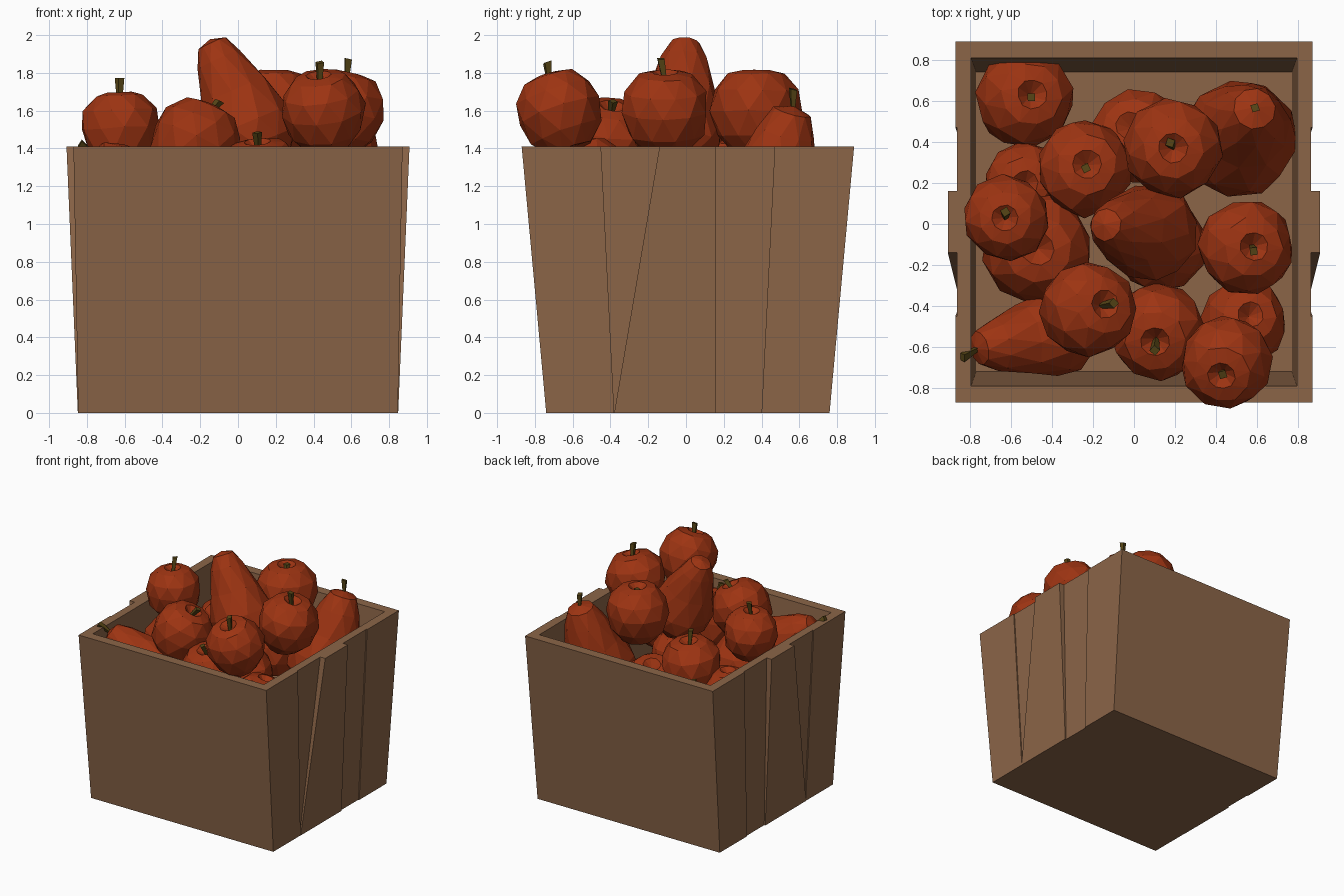
import bpy, bmesh, math, random
from mathutils import Vector, Matrix

if "Cube" in bpy.data.objects:
    bpy.data.objects.remove(bpy.data.objects["Cube"])

random.seed(4)


def material(name, rgb):
    m = bpy.data.materials.new(name)
    m.diffuse_color = (*rgb, 1)
    m.use_nodes = True
    m.node_tree.nodes["Principled BSDF"].inputs["Base Color"].default_value = m.diffuse_color
    return m


WOOD = material("brown wood", (0.26, 0.13, 0.064))
RED = material("red fruit skin", (0.34, 0.034, 0.006))
STEM = material("olive stem", (0.095, 0.06, 0.008))


def finish(bm, name, mat, matrix=None):
    bmesh.ops.recalc_face_normals(bm, faces=bm.faces)
    me = bpy.data.meshes.new(name)
    bm.to_mesh(me)
    bm.free()
    me.materials.append(mat)
    ob = bpy.data.objects.new(name, me)
    if matrix:
        ob.matrix_world = matrix
    bpy.context.collection.objects.link(ob)
    return ob


def rect(bm, x, y0, y1, z):
    return [bm.verts.new(p) for p in ((-x, y0, z), (x, y0, z), (x, y1, z), (-x, y1, z))]


# Tapered crate: outer shell, rim, inner walls and raised floor
bm = bmesh.new()
rings = [rect(bm, 0.838, -0.74, 0.76, 0.0), rect(bm, 0.862, -0.87, 0.89, 1.41),
         rect(bm, 0.795, -0.79, 0.81, 1.41), rect(bm, 0.77, -0.72, 0.74, 0.65)]
for a, b in zip(rings, rings[1:]):
    for i in range(4):
        j = (i + 1) % 4
        bm.faces.new((a[i], a[j], b[j], b[i]))
bm.faces.new(rings[0])
bm.faces.new(rings[-1])
finish(bm, "crate", WOOD)


# Raised side planks: y spans at the bottom and top, outer x at bottom and top
def plank(name, side, bottom, top, xb, xt):
    bm = bmesh.new()
    def loop(xb, xt):
        return [bm.verts.new((side * x, y, z)) for x, y, z in
                ((xb, bottom[0], 0), (xb, bottom[1], 0), (xt, top[1], 1.41), (xt, top[0], 1.41))]
    inner, outer = loop(0.82, 0.84), loop(xb, xt)
    bm.faces.new(inner)
    bm.faces.new(outer)
    for i in range(4):
        j = (i + 1) % 4
        bm.faces.new((inner[i], inner[j], outer[j], outer[i]))
    finish(bm, name, WOOD)


for side, label in ((1, "right"), (-1, "left")):
    plank(label + "_front_plank", side, (-0.74, -0.38), (-0.87, -0.45), 0.846, 0.871)
    plank(label + "_back_plank", side, (0.40, 0.76), (0.47, 0.89), 0.846, 0.871)
    plank(label + "_middle_plank", side, (-0.38, 0.16), (-0.14, 0.16), 0.848, 0.908)


def frame(pos, axis):
    turn = Matrix.Rotation(random.uniform(0, 6), 4, 'Z')
    return Matrix.Translation(pos) @ Vector(axis).to_track_quat('Z', 'Y').to_matrix().to_4x4() @ turn


# Faceted solid of revolution with slight irregularity
def lathe(name, profile, matrix, sides=10, wobble=0.04):
    bm = bmesh.new()
    first = bm.verts.new((0, 0, profile[0][1]))
    last = bm.verts.new((0, 0, profile[-1][1]))
    rows = []
    for k, (r, z) in enumerate(profile[1:-1]):
        row = []
        for i in range(sides):
            a = (i + 0.5 * (k % 2)) * math.tau / sides
            q = r * (1 + random.uniform(-wobble, wobble))
            row.append(bm.verts.new((q * math.cos(a), q * math.sin(a), z + random.uniform(-wobble, wobble) * r * 0.5)))
        rows.append(row)
    for i in range(sides):
        j = (i + 1) % sides
        bm.faces.new((first, rows[0][i], rows[0][j]))
        bm.faces.new((last, rows[-1][i], rows[-1][j]))
        for k, (a, b) in enumerate(zip(rows, rows[1:])):
            if k % 2 == 0:
                bm.faces.new((a[i], a[j], b[i]))
                bm.faces.new((a[j], b[j], b[i]))
            else:
                bm.faces.new((a[i], a[j], b[j]))
                bm.faces.new((a[i], b[j], b[i]))
    finish(bm, name, RED, matrix)


# Four-sided stem that widens and leans towards its tip
def stem(name, matrix, base, length):
    bm = bmesh.new()
    bmesh.ops.create_cone(bm, cap_ends=True, segments=4, radius1=0.014, radius2=0.026, depth=length)
    for v in bm.verts:
        if v.co.z > 0:
            v.co.x += 0.03
        v.co.z += base + length / 2
    finish(bm, name, STEM, matrix)


APPLE = [(0, 0.7), (0.3, 0.94), (0.62, 0.86), (0.92, 0.5), (1.0, 0.05),
         (0.86, -0.5), (0.5, -0.9), (0, -0.88)]


def apple(n, pos, r, axis=(0, 0, 1), stem_len=0.15):
    m = frame(pos, axis)
    lathe(f"apple_{n}", [(a * r, z * r) for a, z in APPLE], m)
    if stem_len:
        stem(f"apple_stem_{n}", m, 0.68 * r, stem_len)


def pear(n, body, R, neck, r, stem_len=0.0):
    axis = Vector(neck) - Vector(body)
    L = axis.length
    m = frame(body, axis)
    lathe(f"pear_{n}", [(0, -0.95 * R), (0.55 * R, -0.82 * R), (0.95 * R, -0.35 * R), (R, 0.15 * R),
                        (0.62 * R + 0.3 * r, 0.55 * L), (r, L), (0.65 * r, L + 0.75 * r),
                        (0, L + 0.95 * r)], m)
    if stem_len:
        stem(f"pear_stem_{n}", m, L + 0.85 * r, stem_len)


# Apples: position, radius, direction of the stem, stem length
apples = [
    ((0.45, -0.67, 1.59), 0.225, (-0.12, -0.35, 1), 0.12),
    ((0.54, -0.11, 1.59), 0.232, (0.22, 0, 1), 0.13),
    ((-0.62, 0.03, 1.50), 0.21, (-0.05, 0, 1), 0.13),
    ((-0.23, -0.42, 1.43), 0.232, (0.45, 0.15, 1), 0.1),
    ((-0.54, 0.61, 1.0), 0.24, (0.2, 0.1, 1), 0.14),
    ((-0.24, 0.27, 1.22), 0.235, (0.05, 0.1, 1), 0.14),
    ((0.19, 0.37, 1.59), 0.24, (0, 0, 1), 0.05),
    ((0.02, 0.42, 1.05), 0.23, (-0.2, 0.3, 1), 0),
    ((-0.47, -0.12, 1.14), 0.27, (0, 0, 1), 0),
    ((0.12, -0.52, 1.22), 0.237, (-0.08, -0.25, 1), 0.12),
    ((0.53, -0.48, 1.08), 0.21, (0.2, 0.2, 1), 0),
    ((0.13, -0.11, 1.05), 0.23, (0, 0, 1), 0),
    ((-0.53, 0.2, 1.05), 0.2, (0, 0, 1), 0),
]
for n, (pos, r, axis, s) in enumerate(apples, 1):
    apple(n, pos, r, axis, s)

# Pears: centre and radius of the body, then of the neck
pear(1, (0.07, -0.04, 1.49), 0.238, (-0.1, -0.01, 1.87), 0.125)
pear(2, (0.51, 0.42, 1.08), 0.285, (0.57, 0.53, 1.48), 0.16, 0.1)
pear(3, (-0.37, -0.53, 1.13), 0.21, (-0.67, -0.59, 1.31), 0.13, 0.1)
